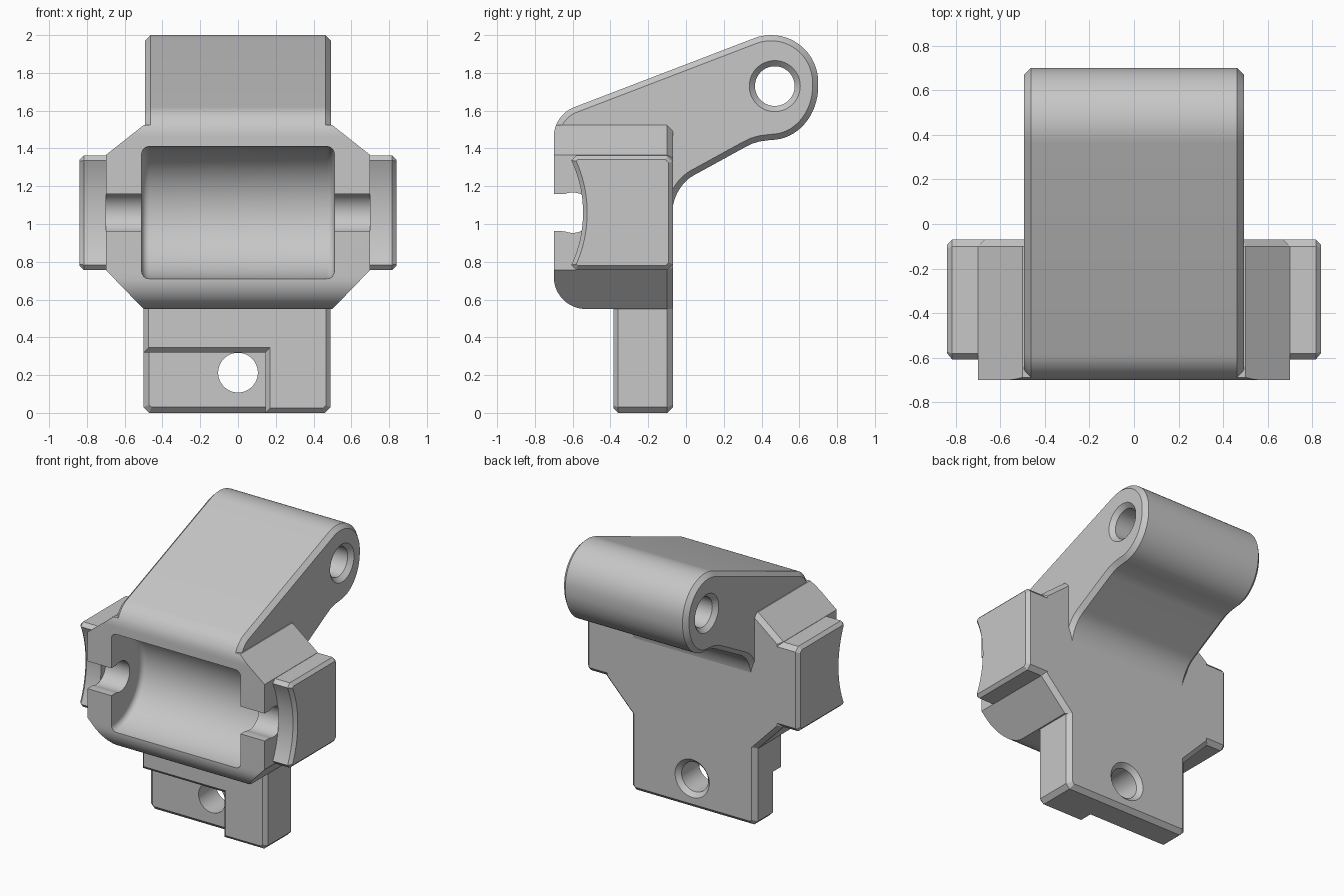
import bpy
import bmesh
from math import sin, cos, radians, pi
from mathutils import Vector

cube = bpy.data.objects.get("Cube")
if cube:
    bpy.data.objects.remove(cube, do_unlink=True)

grey = bpy.data.materials.new("plain grey")
grey.use_nodes = True
colour = (0.57, 0.57, 0.57, 1)
grey.diffuse_color = colour
for node in grey.node_tree.nodes:
    if node.type == 'BSDF_PRINCIPLED':
        node.inputs["Base Color"].default_value = colour


def place(axis, t, a, b):
    """Point at t along the axis, with a and b in the plane across it."""
    return Vector((t, a, b) if axis == 'x' else (a, t, b))


def loft(name, axis, rings):
    """Closed solid through (position, outline) rings of equal point count."""
    bm = bmesh.new()
    loops = [[bm.verts.new(place(axis, t, *p)) for p in pts] for t, pts in rings]
    n = len(loops[0])
    for p, q in zip(loops, loops[1:]):
        for k in range(n):
            bm.faces.new((p[k], p[(k + 1) % n], q[(k + 1) % n], q[k]))
    bm.faces.new(loops[0])
    bm.faces.new(loops[-1])
    bmesh.ops.recalc_face_normals(bm, faces=bm.faces)
    mesh = bpy.data.meshes.new(name)
    bm.to_mesh(mesh)
    bm.free()
    mesh.materials.append(grey)
    obj = bpy.data.objects.new(name, mesh)
    bpy.context.collection.objects.link(obj)
    return obj


def inset(pts, d):
    """Move every side of an outline inward by d."""
    vs = [Vector(p) for p in pts]
    sides = list(zip(vs, vs[1:] + vs[:1]))
    turn = 1 if sum(a.x * b.y - b.x * a.y for a, b in sides) > 0 else -1
    normals = [Vector((a.y - b.y, b.x - a.x)).normalized() * turn for a, b in sides]
    return [tuple(v + (normals[k - 1] + normals[k]) * d / (1 + normals[k - 1].dot(normals[k])))
            for k, v in enumerate(vs)]


def prism(name, axis, pts, lo, hi, chamfer=0.0, both=False):
    """Extruded outline, chamfered at the hi end or at both ends."""
    step = chamfer if hi > lo else -chamfer
    rings = [(lo, pts), (hi, pts)]
    if chamfer:
        rings = [(lo, pts), (hi - step, pts), (hi, inset(pts, chamfer))]
        if both:
            rings[:1] = [(lo, inset(pts, chamfer)), (lo + step, pts)]
    return loft(name, axis, rings)


def arc(cy, cz, ry, rz, start, end, n=14):
    angles = [radians(start + (end - start) * k / n) for k in range(n + 1)]
    return [(cy + ry * cos(t), cz + rz * sin(t)) for t in angles]


def turned(name, axis, a, b, profile, n=64):
    """Solid of revolution from (position, radius) pairs."""
    return loft(name, axis, [(t, arc(a, b, r, r, 0, 360, n)[:-1]) for t, r in profile])


def boolean(target, tool, operation='DIFFERENCE'):
    tool.hide_render = True
    mod = target.modifiers.new("cut", 'BOOLEAN')
    mod.operation, mod.solver, mod.object = operation, 'EXACT', tool
    bpy.context.view_layer.objects.active = target
    bpy.ops.object.modifier_apply(modifier=mod.name)
    bpy.data.objects.remove(tool, do_unlink=True)


C = 0.03        # chamfer width
MID = 1.06      # height of the roller axis

# Roller housing: eight-sided front outline trimmed by the rounded side outline
half = [(0.452, 0.5), (0.7, 0.757), (0.7, 1.365), (0.5, 1.523)]
outline = half + [(-x, z) for x, z in reversed(half)]
housing = prism("roller_housing", 'y', outline, -0.85, -0.07, C)
top_front = arc(-0.53, 1.46, 0.17, 0.17, 180, 110.7)
side = arc(-0.53, 0.72, 0.17, 0.17, 270, 180) + top_front + [(0.1, 1.88), (0.1, 0.55)]
boolean(housing, prism("housing_trim", 'x', side, -0.9, 0.9), 'INTERSECT')

# Roller pocket with filleted ends
fillet = [(0.51 - 0.04 * (1 - cos(t)), 0.31 + 0.04 * sin(t))
          for t in [radians(15 * k) for k in range(7)]]
pocket = [(-x, r) for x, r in fillet] + fillet[::-1]
boolean(housing, turned("pocket_cutter", 'x', -0.7, MID, pocket, 96))

# Snap-in axle slots
slot = arc(-0.6, MID, 0.107, 0.107, -112, 112, 32)
slot += [(-0.66, MID + 0.098), (-0.9, MID + 0.098), (-0.9, MID - 0.098), (-0.66, MID - 0.098)]
boolean(housing, prism("slot_cutter", 'x', slot, -0.9, 0.9))

# Side ears with hollowed fronts
ear = arc(-1.195, MID, 0.65, 0.65, 25.2, -25.2, 16)
ear += [(-0.582, 0.757), (-0.07 - C, 0.757), (-0.07, 0.757 + C),
        (-0.07, 1.363 - C), (-0.07 - C, 1.363), (-0.582, 1.363)]
for name, s in (("left_ear", 1), ("right_ear", -1)):
    lug = prism(name, 'x', ear, s * 0.665, s * 0.838, 0.022)
    boolean(lug, prism("ear_slot_cutter", 'x', slot, -0.7, 0.7))

# Slanted arm with a rounded eye
arm_outline = top_front + arc(0.45, 1.75, 0.25, 0.25, 110.7, 0, 20)
arm_outline += arc(0.45, 1.73, 0.25, 0.285, 0, -90, 16)
arm_outline += [(0.39, 1.437), (0.35, 1.425), (0.31, 1.405), (0.06, 1.268)]
arm_outline += arc(0.125, 1.04, 0.2, 0.24, 115, 180, 10)
arm_outline += [(-0.075, 0.99), (-0.2, 0.99), (-0.2, 1.418), (-0.7, 1.418)]
arm = prism("arm", 'x', arm_outline, -0.493, 0.493, C, both=True)
eye = [(-0.52, 0.162), (-0.463, 0.105), (0.463, 0.105), (0.52, 0.162)]
boolean(arm, turned("eye_cutter", 'x', 0.47, 1.73, eye))

# Mounting tab: thin drilled plate and a thicker L-shaped step in front
plate = [(-0.5 + C, 0), (0.49 - C, 0), (0.49, C), (0.49, 0.6), (-0.5, 0.6), (-0.5, C)]
tab = prism("mounting_plate", 'y', plate, -0.295, -0.07, C, both=True)
drill = [(-0.5, 0.105), (-0.1, 0.105), (-0.04, 0.165)]
boolean(tab, turned("drill_cutter", 'y', 0, 0.213, drill))
step = [(-0.5, 0.32), (0.145, 0.32), (0.145, 0), (0.49 - C, 0), (0.49, C),
        (0.49, 0.6), (-0.5, 0.6)]
prism("mounting_step", 'y', step, -0.14, -0.385, 0.025)

# Smooth curved surfaces, keep chamfers crisp
bpy.ops.object.select_all(action='DESELECT')
for obj in bpy.context.collection.objects:
    if obj.type == 'MESH' and grey.name in obj.data.materials:
        obj.select_set(True)
        bpy.context.view_layer.objects.active = obj
bpy.ops.object.shade_smooth_by_angle(angle=radians(25))
